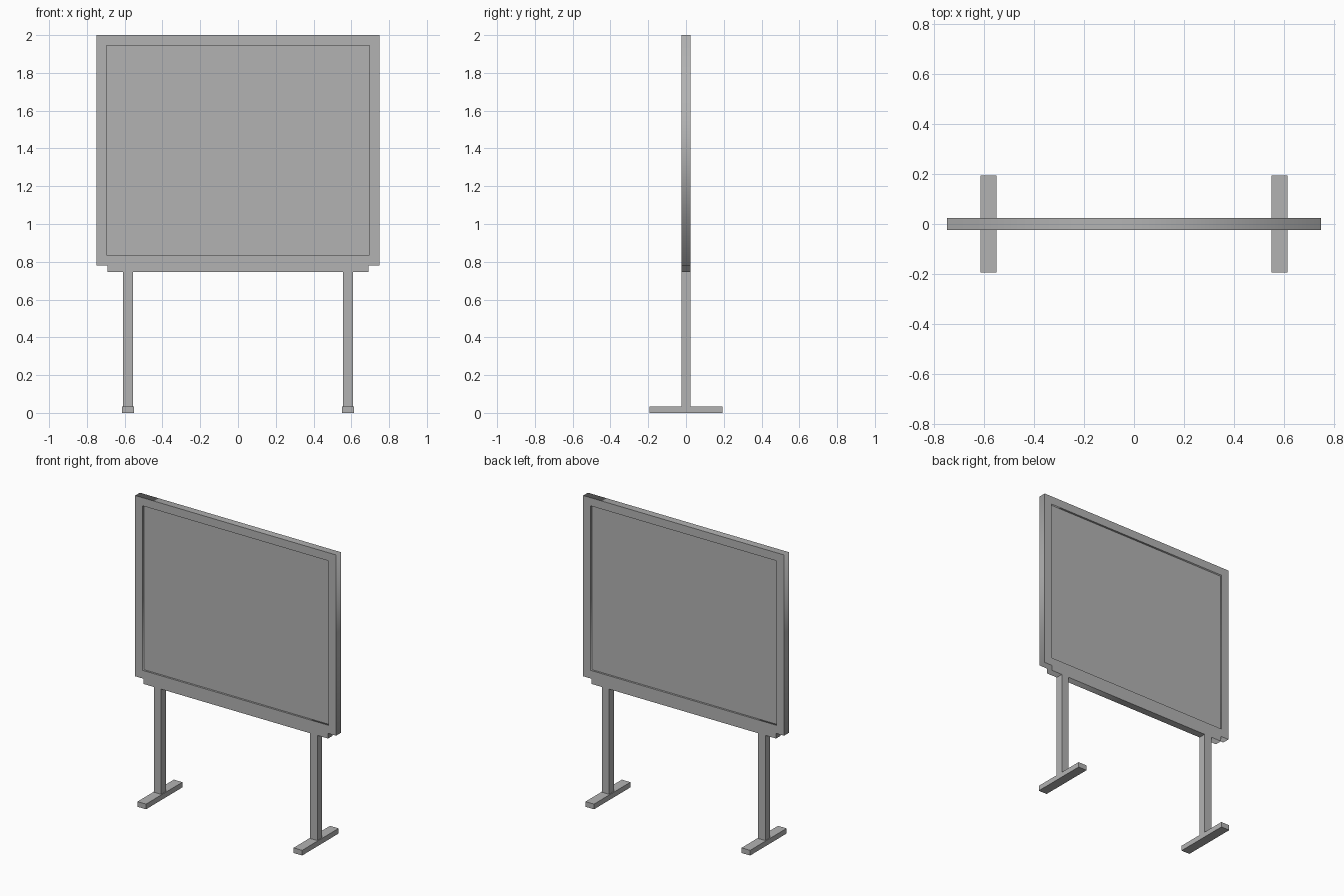
import bpy
import bmesh
from math import pi
from mathutils import Matrix, Vector

cube = bpy.data.objects.get("Cube")
if cube:
    bpy.data.objects.remove(cube, do_unlink=True)

# One plain grey for the whole stand
grey = bpy.data.materials.new("plain grey")
grey.use_nodes = True
colour = (0.45, 0.45, 0.45, 1)
grey.diffuse_color = colour
grey.node_tree.nodes["Principled BSDF"].inputs["Base Color"].default_value = colour

HALF_DEPTH = 0.025


def add_object(name, data):
    obj = bpy.data.objects.new(name, data)
    bpy.context.collection.objects.link(obj)
    data.materials.append(grey)
    return obj


def box(name, low, high):
    low, high = Vector(low), Vector(high)
    bm = bmesh.new()
    bmesh.ops.create_cube(bm, size=1, matrix=Matrix.Translation((low + high) / 2)
                          @ Matrix.Diagonal((high - low).to_4d()))
    mesh = bpy.data.meshes.new(name)
    bm.to_mesh(mesh)
    bm.free()
    return add_object(name, mesh)


# Frame: stepped outline with a rectangular opening, extruded in depth
half_outline = [(0.69, 0.745), (0.69, 0.78), (0.75, 0.78), (0.75, 2.0)]
opening = [(0.695, 0.835), (0.695, 1.945)]

curve = bpy.data.curves.new("frame", "CURVE")
curve.dimensions = "2D"
curve.fill_mode = "BOTH"
curve.extrude = HALF_DEPTH
for half in (half_outline, opening):
    loop = half + [(-x, z) for x, z in reversed(half)]
    spline = curve.splines.new("POLY")
    spline.points.add(len(loop) - 1)
    for point, (x, z) in zip(spline.points, loop):
        point.co = (x, z, 0, 1)
    spline.use_cyclic_u = True

frame = add_object("frame", curve)
frame.rotation_euler.x = pi / 2
bpy.ops.object.select_all(action="DESELECT")
frame.select_set(True)
bpy.context.view_layer.objects.active = frame
bpy.ops.object.convert(target="MESH")

# Board set back from both faces of the frame
box("board", (-0.695, -0.012, 0.835), (0.695, 0.012, 1.945))

# Posts and flat feet on both sides
for side, sign in (("left", 1), ("right", -1)):
    x = sign * 0.583
    box(side + "_post", (x - 0.027, -HALF_DEPTH, 0.035), (x + 0.027, HALF_DEPTH, 0.745))
    box(side + "_foot", (x - 0.032, -0.194, 0), (x + 0.032, 0.194, 0.035))
